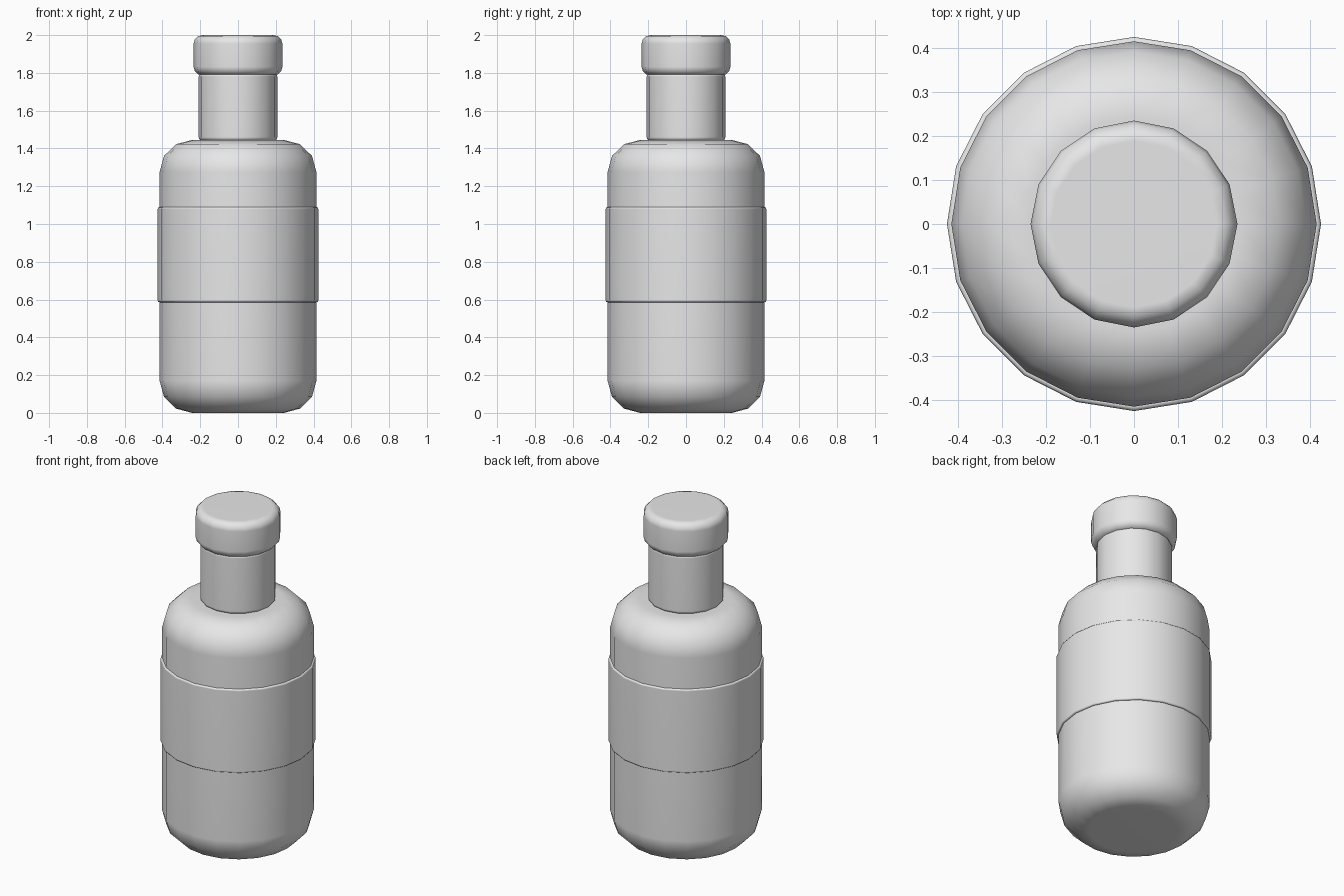
import bpy

if "Cube" in bpy.data.objects:
    bpy.data.objects.remove(bpy.data.objects["Cube"])

# One plain grey for the whole bottle
grey = bpy.data.materials.new("plain_grey")
grey.diffuse_color = (0.8, 0.8, 0.8, 1.0)
grey.use_nodes = True
grey.node_tree.nodes["Principled BSDF"].inputs["Base Color"].default_value = grey.diffuse_color


def rounded_cylinder(name, radius, z0, z1, sides, bevel, segments=3):
    """Upright cylinder from z0 to z1 with rounded rims and smooth shading."""
    bpy.ops.mesh.primitive_cylinder_add(
        vertices=sides, radius=radius, depth=z1 - z0, location=(0, 0, (z0 + z1) / 2))
    obj = bpy.context.object
    obj.name = name
    obj.data.name = name
    obj.data.materials.append(grey)
    bpy.ops.object.shade_smooth()
    mod = obj.modifiers.new("rounded_rims", 'BEVEL')
    mod.width = bevel
    mod.segments = segments
    mod.limit_method = 'ANGLE'
    mod.angle_limit = 0.7
    # keep the big flat faces evenly shaded
    obj.modifiers.new("even_shading", 'WEIGHTED_NORMAL')
    return obj


# Main bottle body with rounded base and shoulder
rounded_cylinder("body", 0.415, 0.0, 1.445, 20, 0.17)
# Label band wrapped around the middle
rounded_cylinder("label_band", 0.425, 0.585, 1.09, 20, 0.01, 2)
# Neck
rounded_cylinder("neck", 0.208, 1.44, 1.80, 16, 0.02)
# Cap
rounded_cylinder("cap", 0.235, 1.787, 2.0, 16, 0.045)
